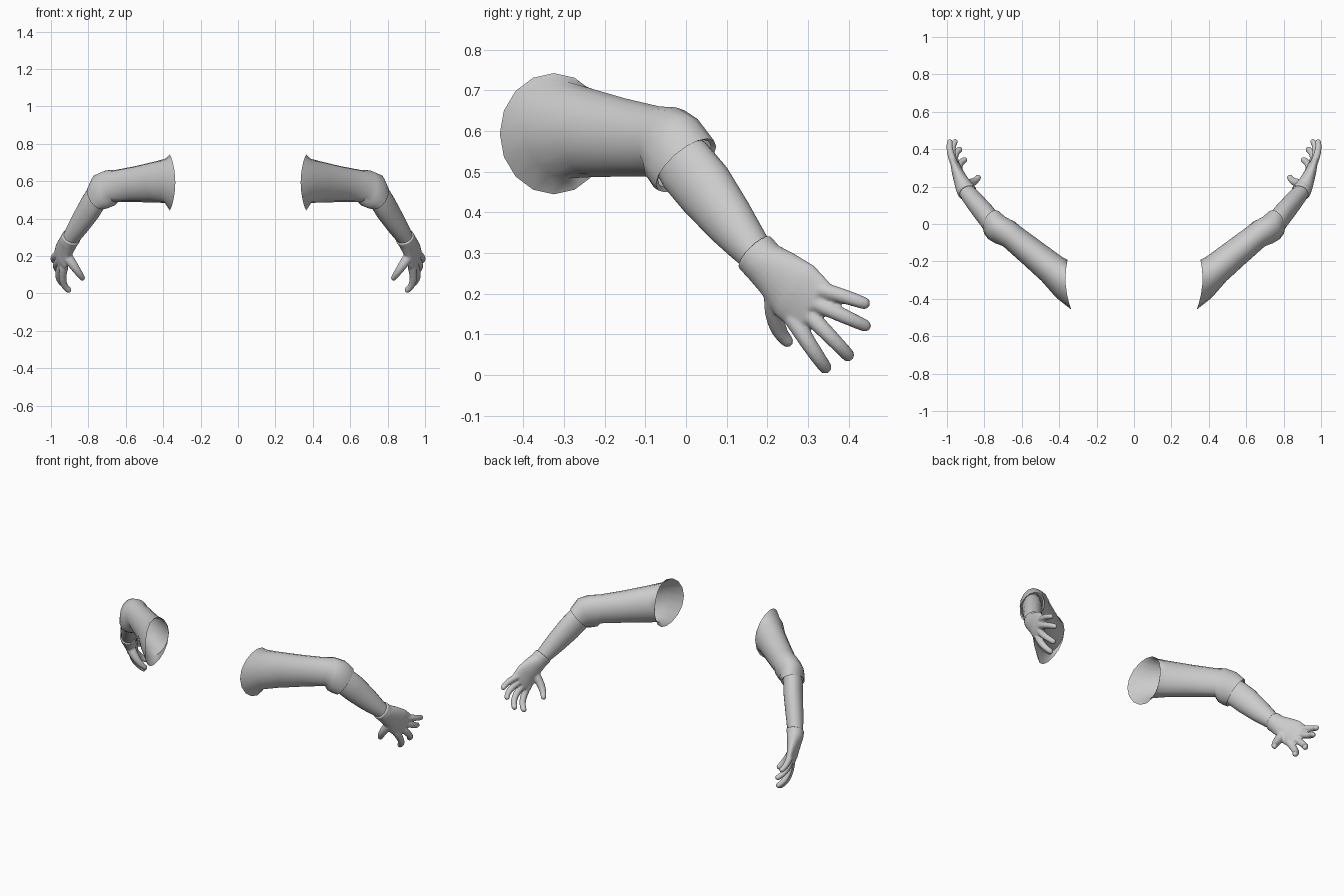
import bpy, bmesh, math
from mathutils import Vector as V, Matrix

if "Cube" in bpy.data.objects:
    bpy.data.objects.remove(bpy.data.objects["Cube"])


def add_loft(bm, rings, n, cap=False):
    """Skin elliptical rings given as (centre, half axis u, half axis v, x bow)."""
    loops = []
    for c, u, v, bow in rings:
        loop = []
        for i in range(n):
            a = 2 * math.pi * i / n
            p = V(c) + V(u) * math.cos(a) + V(v) * math.sin(a)
            p.x += bow * math.sin(a) ** 2
            loop.append(bm.verts.new(p))
        loops.append(loop)
    for a, b in zip(loops, loops[1:]):
        for i in range(n):
            j = (i + 1) % n
            bm.faces.new((a[i], a[j], b[j], b[i]))
    if cap:
        bm.faces.new(loops[0][::-1])
        bm.faces.new(loops[-1])


def add_digit(bm, p0, p1, p2, r0, r1, steps=22):
    """Curved tapering digit through three points, from overlapping spheres."""
    p0, p1, p2 = V(p0), V(p1), V(p2)
    ctrl = p1 * 2 - (p0 + p2) / 2
    for i in range(steps + 1):
        t = i / steps
        p = p0 * (1 - t) ** 2 + ctrl * 2 * t * (1 - t) + p2 * t * t
        bmesh.ops.create_icosphere(bm, subdivisions=2, radius=r0 + (r1 - r0) * t,
                                   matrix=Matrix.Translation(p))


def finish(bm, name, angle=50, fuse=False):
    bmesh.ops.recalc_face_normals(bm, faces=bm.faces[:])
    me = bpy.data.meshes.new(name)
    bm.to_mesh(me)
    bm.free()
    ob = bpy.data.objects.new(name, me)
    bpy.context.collection.objects.link(ob)
    bpy.context.view_layer.objects.active = ob
    ob.select_set(True)
    bpy.ops.object.shade_smooth_by_angle(angle=math.radians(angle))
    ob.select_set(False)
    if fuse:
        m = ob.modifiers.new("fuse", 'REMESH')
        m.mode = 'VOXEL'
        m.voxel_size = 0.005
        m.use_smooth_shade = True
        s = ob.modifiers.new("soften", 'SMOOTH')
        s.factor = 0.5
        s.iterations = 5
    ob.modifiers.new("both_sides", 'MIRROR').use_axis[0] = True
    return ob


# sleeve: open shoulder end, bulging elbow cuff, lip turned in around the forearm
bm = bmesh.new()
add_loft(bm, [
    ((.345, -.325, .593), (-.010, -.133, 0), (0, 0, .149), .02),
    ((.385, -.293, .602), (.030, -.102, 0), (0, 0, .119), 0),
    ((.440, -.240, .596), (.055, -.064, 0), (0, 0, .110), 0),
    ((.550, -.150, .584), (.050, -.058, 0), (0, 0, .096), 0),
    ((.655, -.065, .574), (.046, -.053, 0), (0, 0, .086), 0),
    ((.690, -.045, .561), (.052, -.058, 0), (.015, .020, .097), 0),
    ((.728, -.025, .545), (.051, -.056, 0), (.028, .035, .091), 0),
    ((.755, .000, .515), (.046, -.052, 0), (.025, .053, .066), 0),
    ((.752, -.004, .520), (.040, -.045, 0), (.022, .047, .058), 0),
], 16)
finish(bm, "sleeve")

# forearm: tapering oval running from inside the sleeve into the hand
axis = V((.44, .55, -.70)).normalized()
wide = V((.28, .60, .75)).normalized()
side = axis.cross(wide).normalized()
bm = bmesh.new()
add_loft(bm, [(c, side * u, wide * v, 0) for c, u, v in [
    ((.735, -.025, .545), .050, .070),
    ((.757, .000, .513), .056, .077),
    ((.792, .048, .456), .056, .077),
    ((.842, .108, .378), .052, .065),
    ((.875, .149, .326), .048, .053),
    ((.893, .172, .298), .044, .046),
    ((.900, .181, .286), .043, .044)]], 20)
finish(bm, "forearm")

# hand: palm loft fused with five curved digits
axis = V((.35, .72, -.58)).normalized()
wide = V((.28, .50, .80)).normalized()
side = axis.cross(wide).normalized()
bm = bmesh.new()
add_loft(bm, [(c, side * t, V(w), 0) for c, w, t in [
    ((.890, .168, .303), (.016, .034, .041), .052),
    ((.905, .190, .278), (.016, .033, .041), .048),
    ((.922, .226, .248), (.018, .036, .052), .040),
    ((.940, .270, .205), (.022, .044, .064), .031),
    ((.952, .315, .163), (.024, .036, .066), .022)]], 24, cap=True)
add_digit(bm, (.955, .310, .215), (.982, .385, .194), (.984, .438, .176), .022, .016)
add_digit(bm, (.955, .315, .178), (.972, .385, .146), (.957, .440, .121), .022, .016)
add_digit(bm, (.943, .300, .150), (.958, .357, .092), (.933, .398, .049), .022, .017)
add_digit(bm, (.930, .265, .135), (.935, .310, .065), (.907, .342, .019), .023, .017)
add_digit(bm, (.912, .220, .195), (.866, .222, .130), (.833, .249, .083), .029, .016)
finish(bm, "hand", fuse=True)
